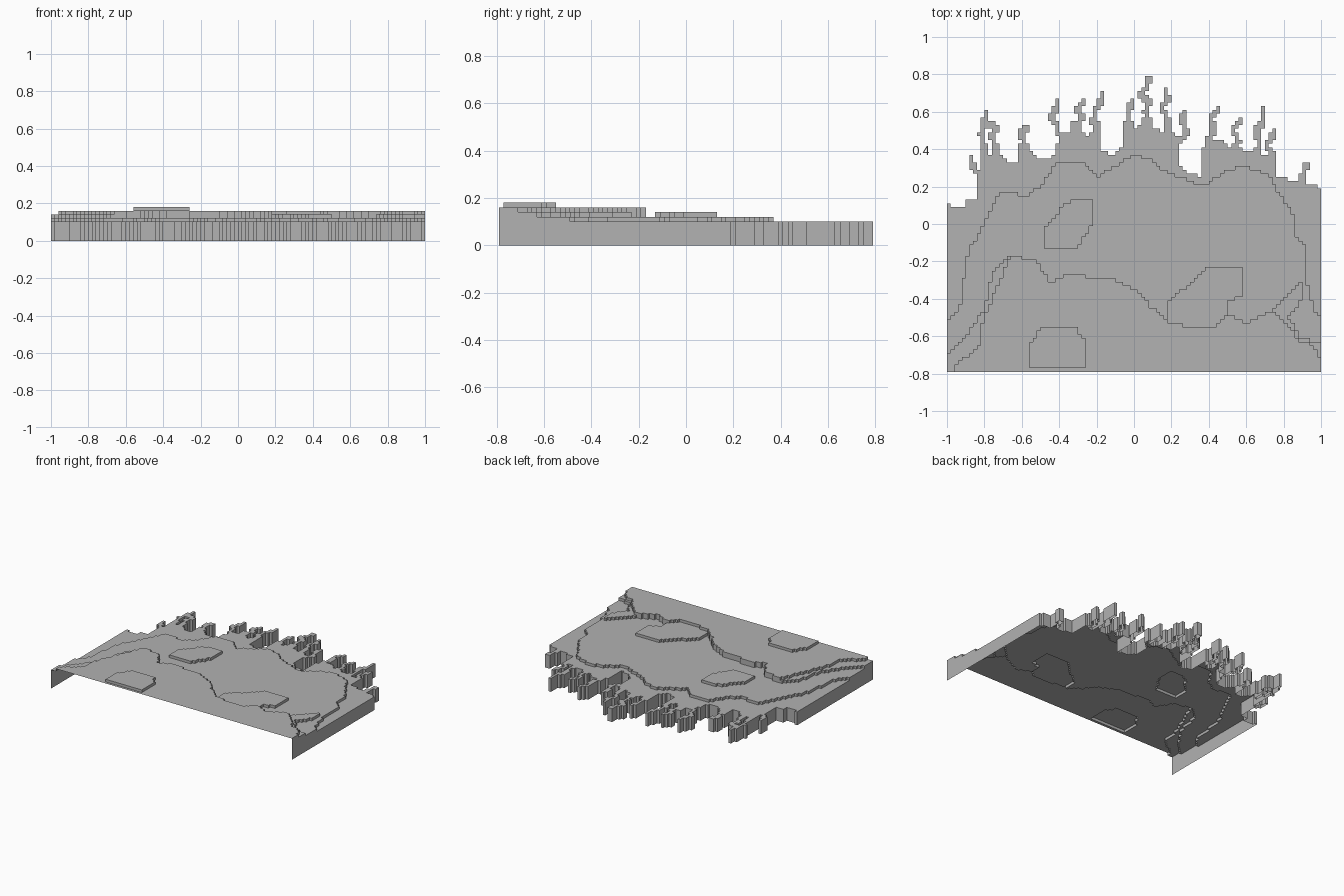
import bpy, bmesh
from mathutils import Vector

if "Cube" in bpy.data.objects:
    bpy.data.objects.remove(bpy.data.objects["Cube"])

# All plan coordinates are in hundredths of a unit
CELL = 2
mat = bpy.data.materials.new("stone_grey")
mat.diffuse_color = (0.445, 0.445, 0.445, 1)
mat.use_nodes = True
mat.node_tree.nodes["Principled BSDF"].inputs["Base Color"].default_value = mat.diffuse_color

# Land outline along the ragged back edge
land = [(-100, -80), (-100, 10), (-91, 9), (-88, 14), (-83, 14), (-83, 25), (-78, 25), (-78, 35),
        (-74, 39), (-66, 33), (-61, 33), (-61, 44), (-56, 40), (-52, 36), (-44, 34), (-42, 40),
        (-39, 50), (-35, 49), (-32, 57), (-27, 50), (-24, 46), (-20, 58), (-17, 52), (-17, 40),
        (-12, 37), (-6, 41), (-5, 55), (-1, 56), (2, 50), (5, 58), (10, 58), (11, 52), (16, 49),
        (18, 56), (21, 46), (24, 47), (24, 32), (29, 28), (36, 25), (37, 41), (42, 46), (47, 45),
        (51, 41), (55, 46), (58, 40), (65, 39), (67, 45), (69, 37), (76, 34), (76, 25), (90, 23),
        (98, 20), (100, 19), (100, -80)]

# Thin crooked spurs reaching out from the back edge
spurs = [
    [(-87, 35), (-86, 30), (-83, 26), (-82, 18)],
    [(-79, 59), (-80, 53), (-82, 48), (-80, 42), (-80, 26)],
    [(-77, 53), (-73, 52), (-77, 47), (-74, 42), (-74, 38)],
    [(-58, 51), (-61, 48), (-58, 42), (-60, 36)],
    [(-41, 65), (-42, 60), (-45, 56), (-42, 54), (-40, 48)],
    [(-27, 65), (-31, 61), (-27, 57), (-32, 52)],
    [(-17, 69), (-18, 64), (-21, 60), (-22, 54)],
    [(-1, 65), (-3, 60), (-3, 54)],
    [(9, 79), (7, 74), (4, 69), (8, 65), (6, 60), (8, 56)],
    [(17, 71), (18, 66), (15, 62), (18, 55), (20, 48)],
    [(27, 60), (25, 55), (29, 49), (25, 44)],
    [(45, 61), (41, 56), (43, 51), (40, 45)],
    [(57, 55), (53, 50), (56, 44)],
    [(69, 61), (69, 54), (65, 50), (67, 44), (66, 38)],
    [(75, 49), (71, 42), (74, 37), (70, 34)],
    [(92, 31), (90, 26), (91, 22)],
    [(-100, 10), (-98, 8)],
]

# Contours of the raised levels
lowland = [(-100, -53), (-93, -44), (-90, -21), (-88, -13), (-80, 0), (-74, 13), (-70, 18), (-58, 15),
           (-50, 20), (-42, 32), (-27, 33), (-20, 25), (-10, 31), (0, 37), (8, 35), (19, 27), (38, 20),
           (49, 29), (59, 31), (73, 26), (78, 16), (87, 3), (86, -6), (91, -11), (93, -32), (96, -45),
           (101, -53), (101, -80), (-101, -80)]
ridge = [(-66, -17), (-53, -19), (-44, -32), (-37, -27), (-13, -29), (2, -36), (9, -44), (19, -52),
         (30, -55), (43, -55), (51, -48), (60, -53), (74, -46)]
hills = [(-101, -80), (-101, -70), (-90, -60), (-85, -53), (-80, -45), (-76, -27)] + ridge + \
        [(90, -29), (91, -39), (83, -50), (89, -60), (101, -64), (101, -80)]
plateau = [(-96, -80), (-96, -77), (-90, -71), (-83, -65), (-81, -53), (-74, -35)] + ridge + \
          [(82, -53), (89, -63), (94, -64), (101, -73), (101, -80)]
west_knoll = [(-48, -13), (-48, -3), (-37, 11), (-32, 13), (-22, 13), (-22, 0), (-26, -6), (-31, -13)]
east_knoll = [(18, -54), (18, -41), (30, -32), (38, -24), (57, -23), (58, -38), (50, -42), (51, -50),
              (43, -56)]
summit = [(-56, -77), (-56, -64), (-49, -55), (-31, -55), (-26, -63), (-26, -77)]


def inside(poly, x, y):
    hit = False
    for (ax, ay), (bx, by) in zip(poly, poly[1:] + poly[:1]):
        if (ay > y) != (by > y) and x < ax + (y - ay) * (bx - ax) / (by - ay):
            hit = not hit
    return hit


def near(path, x, y, r=1.5):
    p = Vector((x, y))
    for a, b in zip(path, path[1:]):
        a, b = Vector(a), Vector(b)
        d = b - a
        t = max(0, min(1, (p - a).dot(d) / d.length_squared))
        if (p - a - d * t).length < r:
            return True
    return False


levels = [(18, [summit]), (16, [plateau]), (14, [hills, west_knoll, east_knoll]), (12, [lowland])]


def height_at(x, y):
    for h, polys in levels:
        if any(inside(p, x, y) for p in polys):
            return h
    if inside(land, x, y) or any(near(s, x, y) for s in spurs):
        return 10
    return 0


# Stepped height map: 100 x 79 square cells
NX, NY = 100, 79
H = {(i, j): height_at(-99 + CELL * i, -78 + CELL * j) for i in range(NX) for j in range(NY)}


def build_level(name, level):
    bm = bmesh.new()

    def face(*pts):
        bm.faces.new([bm.verts.new(Vector(p) / 100) for p in pts])

    for (i, j), h in H.items():
        if h != level:
            continue
        x0, y0 = -100 + CELL * i, -79 + CELL * j
        x1, y1 = x0 + CELL, y0 + CELL
        face((x0, y0, h), (x1, y0, h), (x1, y1, h), (x0, y1, h))
        # walls down to lower neighbours; the front edge and the base stay open
        for di, dj, a, b in ((1, 0, (x1, y0), (x1, y1)), (-1, 0, (x0, y1), (x0, y0)),
                             (0, 1, (x1, y1), (x0, y1)), (0, -1, (x0, y0), (x1, y0))):
            if j + dj < 0:
                continue
            n = H.get((i + di, j + dj), 0)
            if n < h:
                face((*a, n), (*b, n), (*b, h), (*a, h))
    bmesh.ops.remove_doubles(bm, verts=bm.verts, dist=0.0005)
    me = bpy.data.meshes.new(name)
    bm.to_mesh(me)
    bm.free()
    me.materials.append(mat)
    bpy.context.collection.objects.link(bpy.data.objects.new(name, me))


for part, z in (("coast_shelf", 10), ("lowland", 12), ("hills", 14), ("plateau", 16), ("summit", 18)):
    build_level(part, z)
